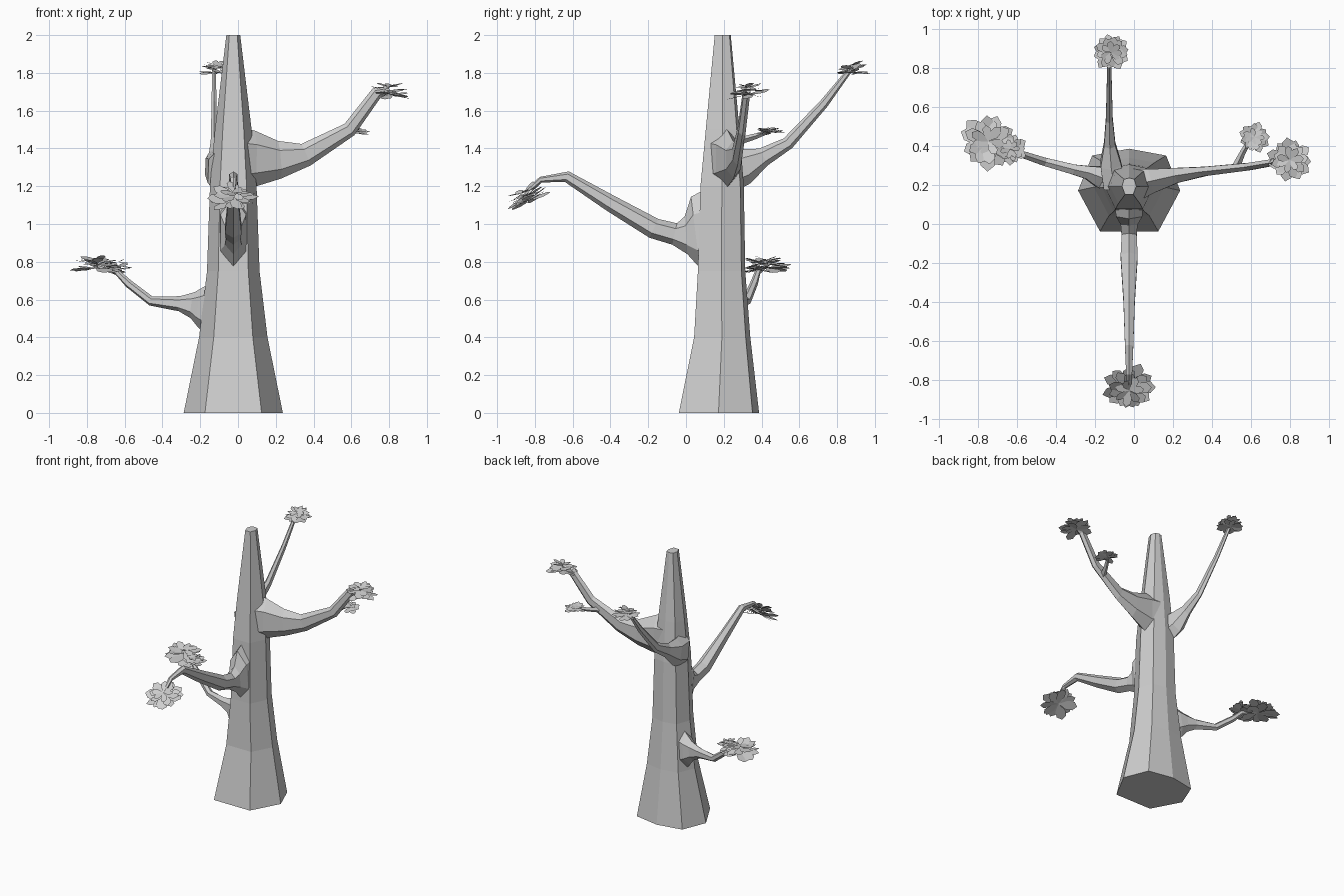
import bpy, bmesh, math, random
from mathutils import Vector, Matrix

random.seed(4)
grey = bpy.data.materials.new("plain grey")
grey.diffuse_color = (0.62, 0.62, 0.62, 1)


def finish(name, bm, solid=True):
    if solid:
        bmesh.ops.recalc_face_normals(bm, faces=bm.faces)
    mesh = bpy.data.meshes.new(name)
    bm.to_mesh(mesh)
    bm.free()
    mesh.materials.append(grey)
    bpy.context.collection.objects.link(bpy.data.objects.new(name, mesh))


def skin(name, rings):
    """Closed flat-faced tube through rings of points."""
    bm = bmesh.new()
    vs = [[bm.verts.new(p) for p in r] for r in rings]
    n = len(vs[0])
    for a, b in zip(vs, vs[1:]):
        for i in range(n):
            j = (i + 1) % n
            bm.faces.new((a[i], a[j], b[j], b[i]))
    bm.faces.new(vs[0][::-1])
    bm.faces.new(vs[-1])
    finish(name, bm)


def branch(name, stations, sides=6):
    """Stations: x, y, z, half height, half width."""
    pts = [Vector(s[:3]) for s in stations]
    rings = []
    for i, s in enumerate(stations):
        t = (pts[min(i + 1, len(pts) - 1)] - pts[max(i - 1, 0)]).normalized()
        side = t.cross(Vector((0, 0, 1))).normalized()
        up = side.cross(t)
        rings.append([pts[i] + up * s[3] * math.cos(k * math.tau / sides)
                      + side * s[4] * 1.12 * math.sin(k * math.tau / sides)
                      for k in range(sides)])
    skin(name, rings)


LEAF = [(0, 0), (0.45, -0.2), (0.8, -0.19), (1, 0), (0.8, 0.19), (0.45, 0.2)]


def leaf_cluster(name, centre, radius, tilt=(0, 0), thick=0.03):
    """Layered rosette of pointed leaves."""
    bm = bmesh.new()
    turn = Matrix.Rotation(tilt[0], 3, 'X') @ Matrix.Rotation(tilt[1], 3, 'Y')
    for count, size, height, pitch in ((11, 1.0, -0.6, 0.02), (9, 0.85, 0.1, 0.08),
                                       (7, 0.62, 0.7, 0.15)):
        for i in range(count):
            a = math.tau * (i + random.uniform(-0.25, 0.25)) / count
            length = radius * size * random.uniform(0.88, 1.06)
            rot = (Matrix.Rotation(a, 3, 'Z')
                   @ Matrix.Rotation(-pitch + random.uniform(-0.22, 0.22), 3, 'Y')
                   @ Matrix.Rotation(random.uniform(-0.25, 0.25), 3, 'X'))
            base = Vector((0, 0, height * thick))
            vs = [bm.verts.new(Vector(centre) + turn @ (base + rot @ Vector(
                (u * length, v * length * 1.25, 0)))) for u, v in LEAF]
            bm.faces.new(vs)
    finish(name, bm, solid=False)


# Seven-sided tapering trunk: z, x scale, y scale, centre y
outline = [(-0.2625, 0), (-0.15, -0.21), (0.15, -0.21), (0.2625, 0),
           (0.19, 0.18), (0, 0.215), (-0.19, 0.18)]
profile = [(0, 1, 1, 0.172), (0.4, 0.69, 0.7, 0.19), (0.75, 0.53, 0.59, 0.187),
           (1.2, 0.47, 0.54, 0.19), (1.5, 0.37, 0.42, 0.193), (2, 0.14, 0.2, 0.194)]
skin("trunk", [[(-0.025 + x * sx, cy + y * sy, z) for x, y in outline]
               for z, sx, sy, cy in profile])

# Branches
branch("left_branch", [
    (-0.12, 0.22, 0.55, 0.17, 0.07), (-0.195, 0.25, 0.56, 0.11, 0.05),
    (-0.24, 0.265, 0.57, 0.07, 0.035), (-0.31, 0.28, 0.578, 0.04, 0.027),
    (-0.46, 0.32, 0.592, 0.025, 0.022), (-0.58, 0.36, 0.685, 0.022, 0.018),
    (-0.64, 0.38, 0.745, 0.016, 0.014), (-0.74, 0.42, 0.775, 0.01, 0.01)])
branch("right_branch", [
    (0.0, 0.2, 1.345, 0.17, 0.09), (0.085, 0.22, 1.345, 0.15, 0.065),
    (0.22, 0.25, 1.34, 0.1, 0.04), (0.36, 0.27, 1.367, 0.062, 0.025),
    (0.59, 0.295, 1.5, 0.04, 0.02), (0.735, 0.32, 1.695, 0.032, 0.018),
    (0.8, 0.33, 1.71, 0.018, 0.012)])
branch("right_twig", [
    (0.52, 0.285, 1.44, 0.02, 0.02), (0.56, 0.37, 1.465, 0.015, 0.013),
    (0.6, 0.44, 1.49, 0.01, 0.01)], 4)
branch("back_branch", [
    (-0.1, 0.2, 1.28, 0.13, 0.06), (-0.12, 0.31, 1.305, 0.095, 0.055),
    (-0.125, 0.41, 1.355, 0.05, 0.03), (-0.127, 0.54, 1.428, 0.034, 0.018),
    (-0.127, 0.73, 1.637, 0.024, 0.013), (-0.127, 0.865, 1.812, 0.014, 0.011)])
branch("front_branch", [
    (-0.025, 0.12, 0.955, 0.24, 0.075), (-0.025, 0.05, 0.955, 0.19, 0.07),
    (-0.025, 0.0, 0.94, 0.1, 0.045), (-0.025, -0.06, 0.947, 0.058, 0.04),
    (-0.025, -0.17, 0.977, 0.055, 0.045), (-0.025, -0.4, 1.11, 0.044, 0.03),
    (-0.025, -0.63, 1.25, 0.03, 0.022), (-0.025, -0.77, 1.235, 0.015, 0.016),
    (-0.025, -0.82, 1.19, 0.012, 0.012)])

# Leaf clusters at the branch tips
leaf_cluster("left_leaves", (-0.75, 0.425, 0.785), 0.15)
leaf_cluster("left_inner_leaves", (-0.635, 0.385, 0.775), 0.085)
leaf_cluster("right_leaves", (0.8, 0.33, 1.705), 0.115, (0.05, 0.05))
leaf_cluster("right_twig_leaves", (0.62, 0.445, 1.492), 0.08, thick=0.012)
leaf_cluster("back_leaves", (-0.12, 0.885, 1.82), 0.1, (0.12, 0))
leaf_cluster("front_leaves", (-0.025, -0.845, 1.145), 0.135, (0.5, 0.05), 0.035)
